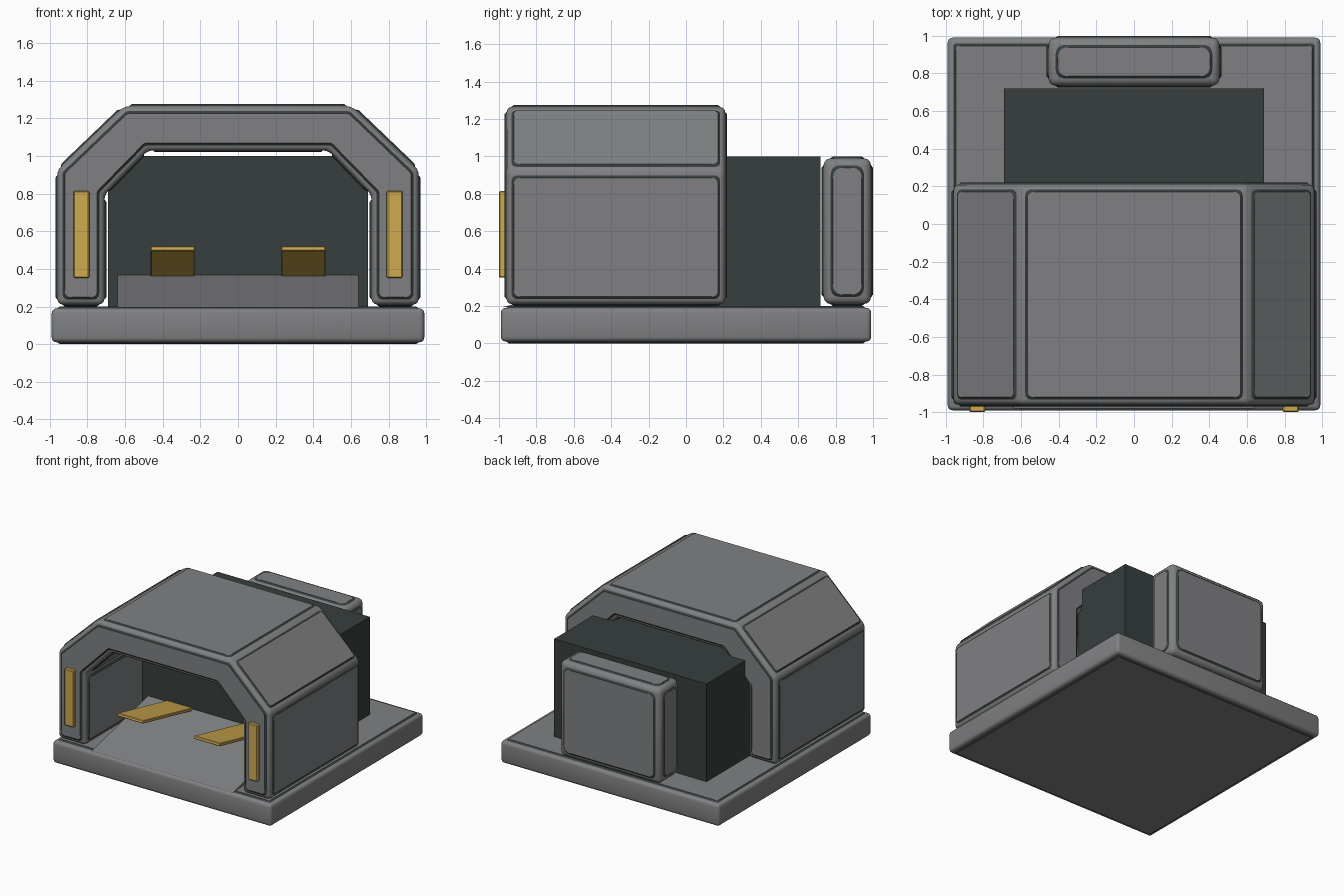
import bpy, bmesh, math
from mathutils import Vector, Matrix

if "Cube" in bpy.data.objects:
    bpy.data.objects.remove(bpy.data.objects["Cube"])


def material(name, rgb):
    m = bpy.data.materials.new(name)
    m.diffuse_color = (*rgb, 1)
    m.use_nodes = True
    m.node_tree.nodes["Principled BSDF"].inputs["Base Color"].default_value = m.diffuse_color
    return m


GREY = material("panel grey", (0.215, 0.217, 0.224))
DARK = material("dark green grey", (0.037, 0.049, 0.047))
GOLD = material("gold", (0.62, 0.40, 0.08))


def finish(bm, name, mats, smooth=True):
    me = bpy.data.meshes.new(name)
    bm.to_mesh(me)
    bm.free()
    for m in mats:
        me.materials.append(m)
    ob = bpy.data.objects.new(name, me)
    bpy.context.collection.objects.link(ob)
    if smooth:
        bpy.ops.object.select_all(action='DESELECT')
        ob.select_set(True)
        bpy.context.view_layer.objects.active = ob
        bpy.ops.object.shade_smooth_by_angle(angle=math.radians(35))
    return ob


def outline(pts, n, d, r):
    """Polygon moved inward by d with its corners rounded by radius r."""
    ins = []
    k = len(pts)
    for i in range(k):
        a = (pts[i] - pts[i - 1]).normalized()
        b = (pts[(i + 1) % k] - pts[i]).normalized()
        na, nb = n.cross(a), n.cross(b)
        ins.append((pts[i] + (na + nb) * d / (1 + na.dot(nb)), a, b))
    out = []
    for p, a, b in ins:
        t = r * math.tan(a.angle(b) / 2)
        for j in range(6):
            s = j / 5
            out.append(p - a * t * (1 - s) ** 2 + b * t * s ** 2)
    return out


def prism(bm, profile, axis, lo, hi):
    """Extrude a 2D profile: axis 'y' takes (x, z), axis 'x' takes (y, z)."""
    place = (lambda p, h: (p[0], h, p[1])) if axis == 'y' else (lambda p, h: (h, p[0], p[1]))
    f = bm.faces.new([bm.verts.new(place(p, lo)) for p in profile])
    ext = bmesh.ops.extrude_face_region(bm, geom=[f])
    move = Vector((0, hi - lo, 0)) if axis == 'y' else Vector((hi - lo, 0, 0))
    bmesh.ops.translate(bm, vec=move, verts=[v for v in ext['geom'] if isinstance(v, bmesh.types.BMVert)])
    bmesh.ops.recalc_face_normals(bm, faces=bm.faces[:])


def rect(x0, x1, z0, z1):
    return [(x0, z0), (x1, z0), (x1, z1), (x0, z1)]


def block(name, profile, axis, lo, hi, mat, bevel=0.0, segments=3):
    bm = bmesh.new()
    prism(bm, profile, axis, lo, hi)
    if bevel:
        bmesh.ops.bevel(bm, geom=bm.edges[:], offset=bevel, segments=segments,
                        profile=0.5, affect='EDGES', clamp_overlap=True)
    return finish(bm, name, [mat], bevel > 0)


def panels(name, profile, lo, hi, inset, radius, keep=lambda n: True):
    """Raised grey panels with dark sloping rims on the faces of a prism."""
    src = bmesh.new()
    prism(src, profile, 'y', lo, hi)
    src.normal_update()
    bm = bmesh.new()
    for f in src.faces:
        n = f.normal.copy()
        if not keep(n):
            continue
        pts = [v.co.copy() for v in f.verts]
        low = [bm.verts.new(p) for p in outline(pts, n, inset, radius)]
        top = [bm.verts.new(p + n * 0.01) for p in outline(pts, n, inset + 0.013, radius)]
        bm.faces.new(top)
        for i in range(len(low)):
            j = (i + 1) % len(low)
            bm.faces.new((low[i], low[j], top[j], top[i])).material_index = 1
    src.free()
    return finish(bm, name, [GREY, DARK], False)


# Base slab with top and bottom panels
base = rect(-0.99, 0.99, 0.01, 0.19)
block("base", base, 'y', -0.99, 0.99, GREY, 0.025)
panels("base_panels", base, -0.99, 0.99, 0.03, 0.02, lambda n: abs(n.z) > 0.9)

# Angular arch shell
half = [(0.70, 0.21), (0.96, 0.21), (0.96, 0.925), (0.605, 1.265)]
inner = [(0.48, 1.03), (0.71, 0.795)]
right = half[1:]
left = [(-x, z) for x, z in reversed(right)]
arch = right + left + [(-0.71, 0.21)] + [(-x, z) for x, z in reversed(inner)] + inner + [(0.71, 0.21)]
block("arch", arch, 'y', -0.96, 0.21, GREY, 0.03)
panels("arch_panels", arch, -0.96, 0.21, 0.027, 0.035)

# Dark core block inside the arch
block("core", rect(-0.69, 0.69, 0.19, 1.0), 'y', -0.25, 0.72, DARK)

# Entry ramp
block("ramp", [(-0.98, 0.195), (-0.24, 0.195), (-0.24, 0.37)], 'x', -0.64, 0.64, GREY)

# Rear unit
rear = rect(-0.455, 0.455, 0.21, 0.99)
block("rear_unit", rear, 'y', 0.735, 0.99, GREY, 0.04)
panels("rear_unit_panels", rear, 0.735, 0.99, 0.038, 0.055)

for side, s in (("left", -1), ("right", 1)):
    # Vertical light strips on the arch front
    xs = sorted((s * 0.79, s * 0.875))
    block(side + "_light", rect(xs[0], xs[1], 0.352, 0.815), 'y', -1.0, -0.965, GOLD, 0.006, 1)
    # Tilted plates above the ramp
    xs = sorted((s * 0.23, s * 0.465))
    block(side + "_plate", [(-0.90, 0.497), (-0.26, 0.357), (-0.255, 0.38), (-0.895, 0.52)],
          'x', xs[0], xs[1], GOLD, 0.004, 1)
